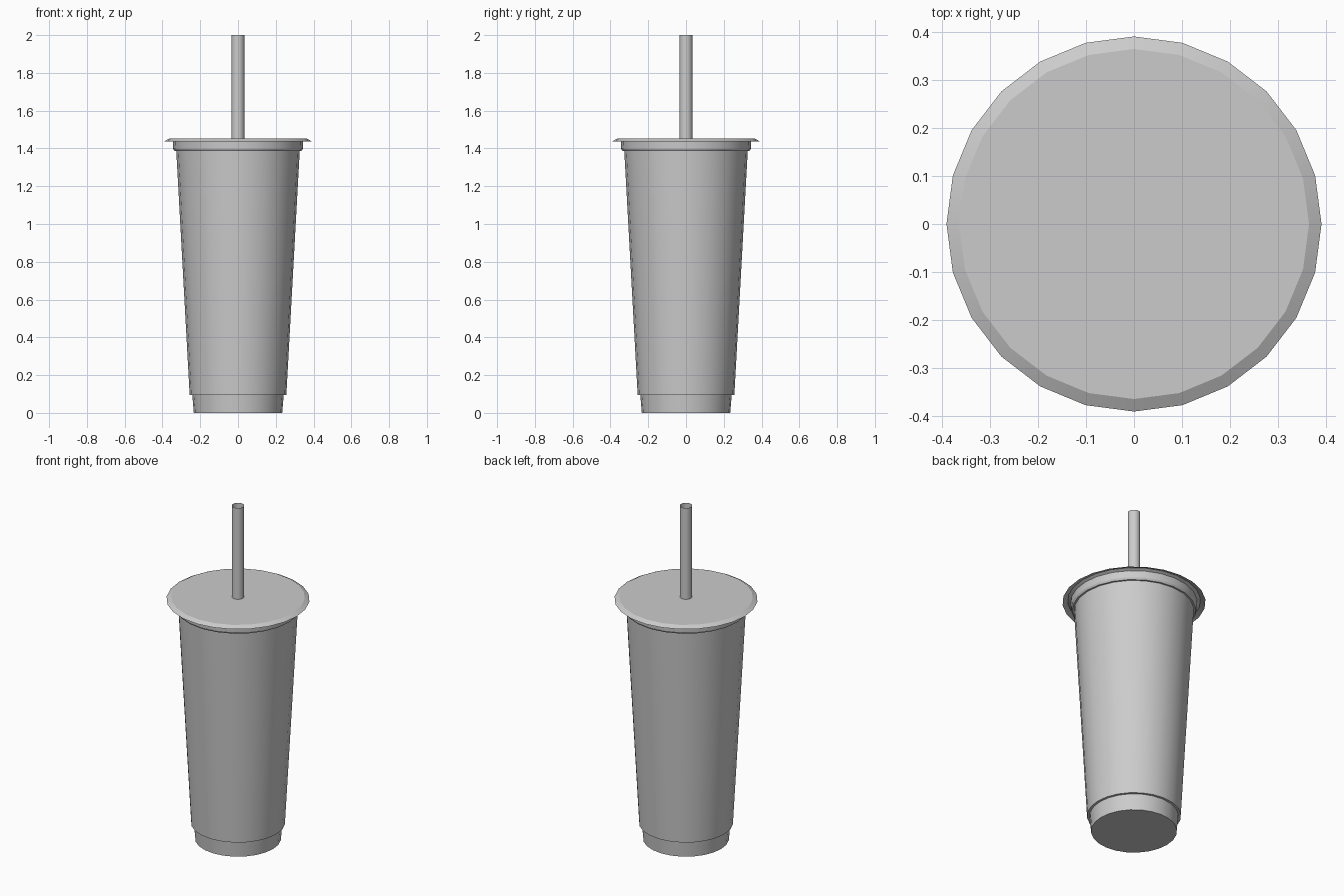
import bpy, bmesh, math

if "Cube" in bpy.data.objects:
    bpy.data.objects.remove(bpy.data.objects["Cube"])

# One plain grey for the whole model
grey = bpy.data.materials.new("plain grey")
grey.diffuse_color = (0.6, 0.6, 0.6, 1)
grey.use_nodes = True
grey.node_tree.nodes["Principled BSDF"].inputs["Base Color"].default_value = grey.diffuse_color


def lathe(name, profile, sides=24, angle=30):
    """Revolve (radius, z) points about z; radius 0 closes the end."""
    bm = bmesh.new()
    rings = []
    for r, z in profile:
        n = sides if r > 0 else 1
        rings.append([bm.verts.new((r * math.cos(2 * math.pi * i / sides),
                                    r * math.sin(2 * math.pi * i / sides), z))
                      for i in range(n)])
    for a, b in zip(rings, rings[1:]):
        for i in range(sides):
            j = (i + 1) % sides
            quad = [a[i % len(a)], a[j % len(a)], b[j % len(b)], b[i % len(b)]]
            bm.faces.new(list(dict.fromkeys(quad)))
    mesh = bpy.data.meshes.new(name)
    bm.to_mesh(mesh)
    bm.free()
    mesh.materials.append(grey)
    obj = bpy.data.objects.new(name, mesh)
    bpy.context.collection.objects.link(obj)
    bpy.ops.object.select_all(action='DESELECT')
    obj.select_set(True)
    bpy.context.view_layer.objects.active = obj
    bpy.ops.object.shade_smooth_by_angle(angle=math.radians(angle))
    return obj


# Tapered cup with a narrower foot
lathe("cup", [(0, 0), (0.234, 0), (0.242, 0.095), (0.256, 0.095),
              (0.327, 1.39)])

# Lid: collar around the cup mouth, wide flange with a sloped rim, flat top
lathe("lid", [(0.325, 1.387), (0.337, 1.387), (0.343, 1.398), (0.345, 1.438),
              (0.362, 1.447), (0.39, 1.438), (0.364, 1.452), (0, 1.452)], angle=20)

# Open thin straw
lathe("straw", [(0.034, 1.452), (0.034, 2.0)])
